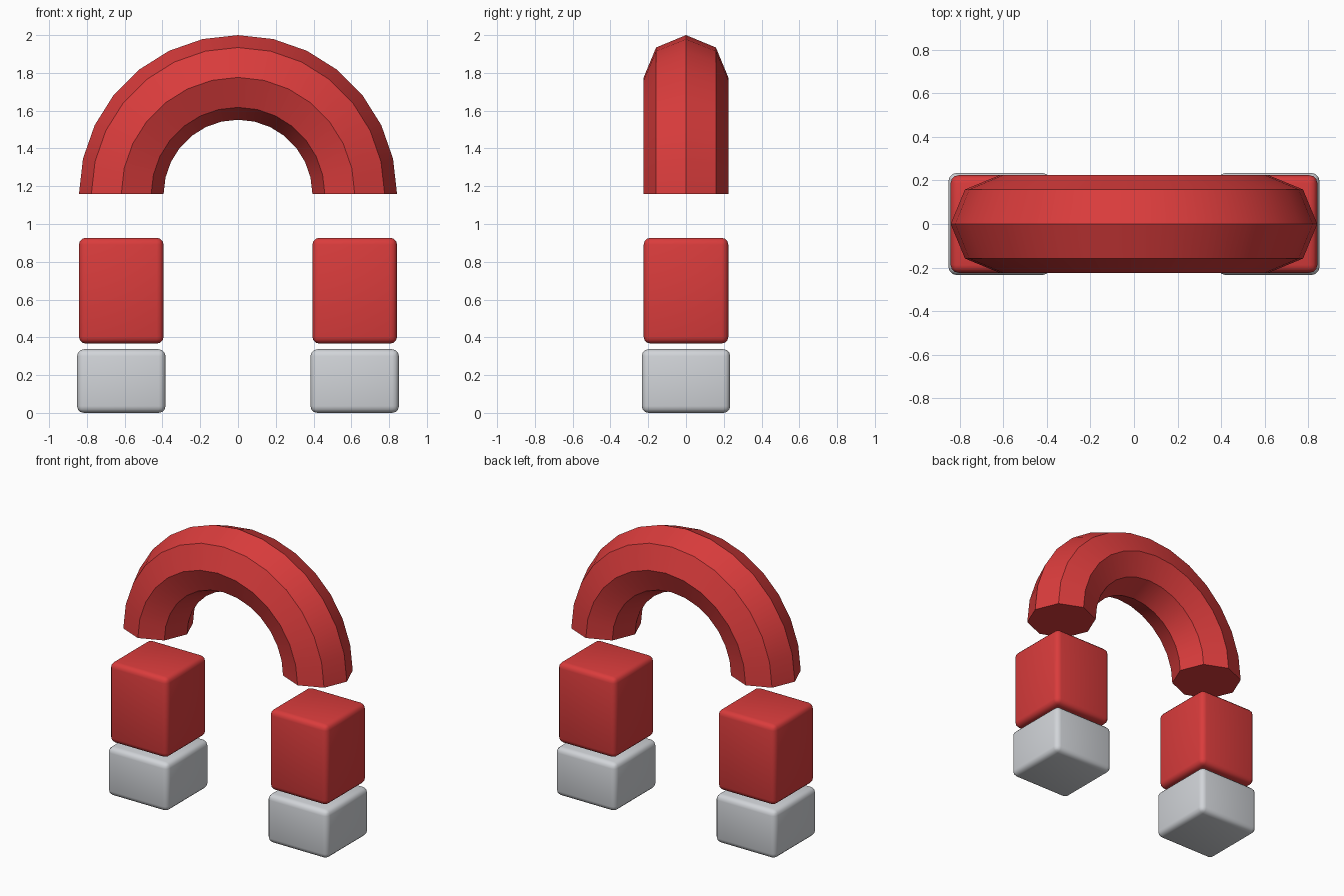
import bpy, math

cube = bpy.data.objects.get("Cube")
if cube:
    bpy.data.objects.remove(cube, do_unlink=True)


def material(name, rgb):
    m = bpy.data.materials.new(name)
    m.use_nodes = True
    m.diffuse_color = (*rgb, 1)
    m.node_tree.nodes["Principled BSDF"].inputs["Base Color"].default_value = (*rgb, 1)
    return m


RED = material("red paint", (0.70, 0.045, 0.045))
STEEL = material("light steel", (0.64, 0.66, 0.69))

ARCH_RADIUS, TUBE_RADIUS, ARCH_BASE = 0.618, 0.224, 1.158
SIDES, STEPS = 8, 14


def smooth(obj, angle):
    bpy.ops.object.select_all(action="DESELECT")
    obj.select_set(True)
    bpy.context.view_layer.objects.active = obj
    bpy.ops.object.shade_smooth_by_angle(angle=math.radians(angle))


# Arch: an octagon swept through a half circle, with flat caps
def build_arch():
    verts, faces = [], []
    for i in range(STEPS + 1):
        a = math.pi * i / STEPS
        for j in range(SIDES):
            t = math.tau * j / SIDES
            r = ARCH_RADIUS + TUBE_RADIUS * math.cos(t)
            verts.append((r * math.cos(a), TUBE_RADIUS * math.sin(t), ARCH_BASE + r * math.sin(a)))
    for i in range(STEPS):
        for j in range(SIDES):
            k = (j + 1) % SIDES
            faces.append((i * SIDES + j, i * SIDES + k, (i + 1) * SIDES + k, (i + 1) * SIDES + j))
    faces.append(tuple(reversed(range(SIDES))))
    faces.append(tuple(range(STEPS * SIDES, (STEPS + 1) * SIDES)))
    mesh = bpy.data.meshes.new("arch")
    mesh.from_pydata(verts, [], faces)
    mesh.materials.append(RED)
    obj = bpy.data.objects.new("arch", mesh)
    bpy.context.collection.objects.link(obj)
    # Consistent outward normals
    bpy.context.view_layer.objects.active = obj
    obj.select_set(True)
    bpy.ops.object.mode_set(mode="EDIT")
    bpy.ops.mesh.select_all(action="SELECT")
    bpy.ops.mesh.normals_make_consistent(inside=False)
    bpy.ops.object.mode_set(mode="OBJECT")
    smooth(obj, 30)


# Rounded block standing under one end of the arch
def block(name, x, width, bottom, top, mat):
    bpy.ops.mesh.primitive_cube_add(size=1, location=(x, 0, (bottom + top) / 2))
    obj = bpy.context.object
    obj.name = name
    obj.scale = (width, width, top - bottom)
    bpy.ops.object.transform_apply(location=False, rotation=False, scale=True)
    obj.data.materials.append(mat)
    bevel = obj.modifiers.new("rounded edges", "BEVEL")
    bevel.width = 0.036
    bevel.segments = 3
    bpy.ops.object.modifier_apply(modifier=bevel.name)
    smooth(obj, 40)


build_arch()
for side, sign in (("left", 1), ("right", -1)):
    x = sign * ARCH_RADIUS
    block(side + "_leg", x, 0.448, 0.367, 0.927, RED)
    block(side + "_tip", x, 0.468, 0.0, 0.337, STEEL)
